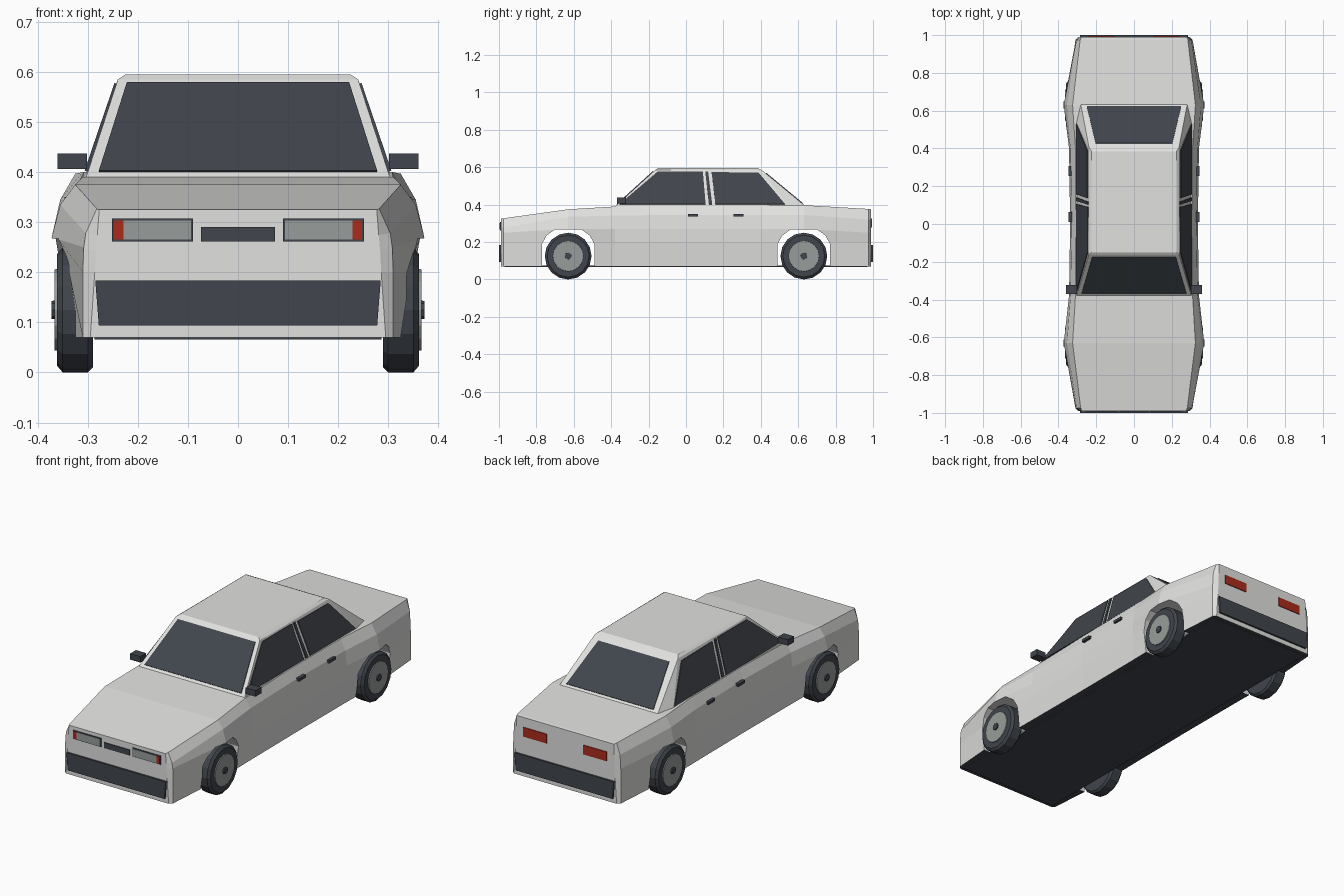
import bpy, bmesh, math
from mathutils import Vector, Matrix

if "Cube" in bpy.data.objects:
    bpy.data.objects.remove(bpy.data.objects["Cube"])


def material(name, color):
    m = bpy.data.materials.new(name)
    m.use_nodes = True
    rgba = (*color, 1)
    m.diffuse_color = rgba
    m.node_tree.nodes["Principled BSDF"].inputs["Base Color"].default_value = rgba
    return m


PAINT = material("light grey paint", (.75, .75, .74))
DARK = material("dark trim", (.052, .06, .073))
GREY = material("mid grey", (.31, .34, .325))
RED = material("lamp red", (.40, .025, .012))


def finish(name, bm, *mats):
    bmesh.ops.recalc_face_normals(bm, faces=bm.faces)
    mesh = bpy.data.meshes.new(name)
    bm.to_mesh(mesh)
    bm.free()
    for m in mats:
        mesh.materials.append(m)
    ob = bpy.data.objects.new(name, mesh)
    bpy.context.collection.objects.link(ob)
    return ob


def loft(name, rings, *mats):
    """Skin a row of closed rings and cap both ends."""
    bm = bmesh.new()
    rows = [[bm.verts.new(p) for p in ring] for ring in rings]
    n = len(rows[0])
    for a, b in zip(rows, rows[1:]):
        for i in range(n):
            j = (i + 1) % n
            bm.faces.new((a[i], a[j], b[j], b[i]))
    bm.faces.new(rows[0])
    bm.faces.new(rows[-1])
    return finish(name, bm, *mats)


def plate(name, pts, mat, half=.004):
    """Thin slab centred on a flat polygon."""
    pts = [Vector(p) for p in pts]
    n = (pts[1] - pts[0]).cross(pts[2] - pts[0]).normalized() * half
    return loft(name, [[p - n for p in pts], [p + n for p in pts]], mat)


def box(name, x, y, z, mat):
    return loft(name, [[(a, y[0], z[0]), (a, y[1], z[0]), (a, y[1], z[1]), (a, y[0], z[1])]
                       for a in x], mat)


# Body shell: y, half widths bottom to top, then heights of waist, shoulder and top
sections = [
    (-.99, (.295, .286, .284, .281, .277), (.24, .275, .325)),
    (-.975, (.31, .31, .308, .304, .282), (.25, .278, .327)),
    (-.63, (.335, .355, .372, .355, .325), (.27, .335, .375)),
    (-.38, (.332, .343, .344, .336, .31), (.27, .342, .39)),
    (0, (.33, .338, .338, .33, .308), (.27, .345, .40)),
    (.40, (.332, .343, .344, .336, .31), (.27, .345, .40)),
    (.63, (.335, .355, .372, .355, .325), (.27, .345, .397)),
    (.975, (.31, .31, .308, .304, .285), (.25, .32, .377)),
    (.99, (.295, .286, .284, .281, .279), (.24, .318, .375)),
]
rings = []
for y, widths, heights in sections:
    half = list(zip(widths, (.07, .2) + heights))
    rings.append([(x, y, z) for x, z in half] + [(-x, y, z) for x, z in reversed(half)])
body = loft("body", rings, PAINT, DARK)

# Wheel arch openings
arch = [(.14, 0), (.14, .19), (.115, .235), (.07, .268)]
outline = arch + [(-y, z) for y, z in reversed(arch)]
for axle in (-.63, .63):
    cutter = loft("arch_cutter", [[(x, axle + y, z) for y, z in outline] for x in (-.5, .5)], PAINT)
    cutter.hide_render = True
    mod = body.modifiers.new("arch", 'BOOLEAN')
    mod.operation = 'DIFFERENCE'
    mod.solver = 'EXACT'
    mod.object = cutter
    bpy.context.view_layer.objects.active = body
    bpy.ops.object.modifier_apply(modifier=mod.name)
    bpy.data.objects.remove(cutter)
for f in body.data.polygons:
    f.material_index = int(f.normal.z < -.9 and f.center.z < .08)
box("floor_pan", (-.287, .287), (-.97, .97), (.066, .074), DARK)

# Cabin: convex shape with a chamfered roof
bm = bmesh.new()
corners = [(.305, -.385, .385), (.24, -.165, .585), (.225, -.15, .595), (.225, .385, .595),
           (.238, .405, .585), (.305, .54, .395), (.282, .635, .395), (.282, .635, .385),
           (.305, .54, .385)]
for x, y, z in corners:
    for s in (-1, 1):
        bm.verts.new((s * x, y, z))
bmesh.ops.convex_hull(bm, input=bm.verts)
bmesh.ops.dissolve_limit(bm, angle_limit=.02, verts=bm.verts, edges=bm.edges)
finish("cabin", bm, PAINT)


# Windscreen and rear window
def screen(name, low, high, y_of):
    (x0, z0), (x1, z1) = low, high
    plate(name, [(-x0, y_of(z0), z0), (x0, y_of(z0), z0),
                 (x1, y_of(z1), z1), (-x1, y_of(z1), z1)], DARK)


screen("windscreen", (.278, .4), (.222, .577), lambda z: -.385 + (z - .385) * 1.1)
screen("rear_window", (.25, .405), (.203, .567), lambda z: .635 - (z - .395) * 1.21)

# Side windows and pillar trim, in side outline
side_glass = {
    "front_side_window": [(-.355, .402), (-.15, .577), (.09, .577), (.105, .402)],
    "pillar_trim": [(.122, .402), (.103, .577), (.118, .577), (.14, .402)],
    "rear_side_window": [(.157, .402), (.137, .573), (.388, .57), (.53, .402)],
}
for s, side in ((1, "left"), (-1, "right")):
    for name, pts in side_glass.items():
        plate(f"{side}_{name}", [(s * (.305 - (z - .395) * .342), y, z) for y, z in pts], DARK)

    # Mirrors and door handles
    box(f"{side}_mirror", (s * .302, s * .36), (-.37, -.322), (.406, .437), DARK)
    for name, y in (("front", .01), ("rear", .255)):
        box(f"{side}_{name}_handle", (s * .325, s * .346), (y, y + .053), (.336, .35), DARK)

    # Headlamps and tail lamps
    box(f"{side}_headlamp_frame", (s * .09, s * .252), (-.994, -.985), (.262, .307), DARK)
    box(f"{side}_headlamp_lens", (s * .094, s * .229), (-.996, -.988), (.266, .303), GREY)
    box(f"{side}_indicator", (s * .229, s * .248), (-.996, -.988), (.266, .303), RED)
    box(f"{side}_tail_lamp", (s * .105, s * .24), (.986, .994), (.277, .325), RED)

# Grille and bumpers
box("grille", (-.074, .074), (-.994, -.986), (.262, .291), DARK)
for name, s in (("front", -1), ("rear", 1)):
    loft(f"{name}_bumper", [[(-w, y, z), (w, y, z), (w, y * 1.01, z), (-w, y * 1.01, z)]
                            for w, z, y in ((.278, .094, s * .99), (.285, .184, s * .99))], DARK)


# Wheels: chamfered tyre, rim disc and hub
def turned(name, profile, s, axle, mat, sides=16):
    rings = [[(s * x, axle + r * math.cos(i * math.tau / sides),
               .125 + r * math.sin(i * math.tau / sides)) for i in range(sides)]
             for x, r in profile]
    return loft(name, rings, mat)


for s, side in ((1, "left"), (-1, "right")):
    for end, axle in (("front", -.63), ("rear", .63)):
        tag = f"{side}_{end}"
        turned(tag + "_tyre", [(.29, .115), (.3, .125), (.35, .125), (.361, .112)], s, axle, DARK)
        turned(tag + "_rim", [(.35, .083), (.366, .081)], s, axle, GREY)
        turned(tag + "_hub", [(.36, .019), (.372, .018)], s, axle, DARK, 8)
